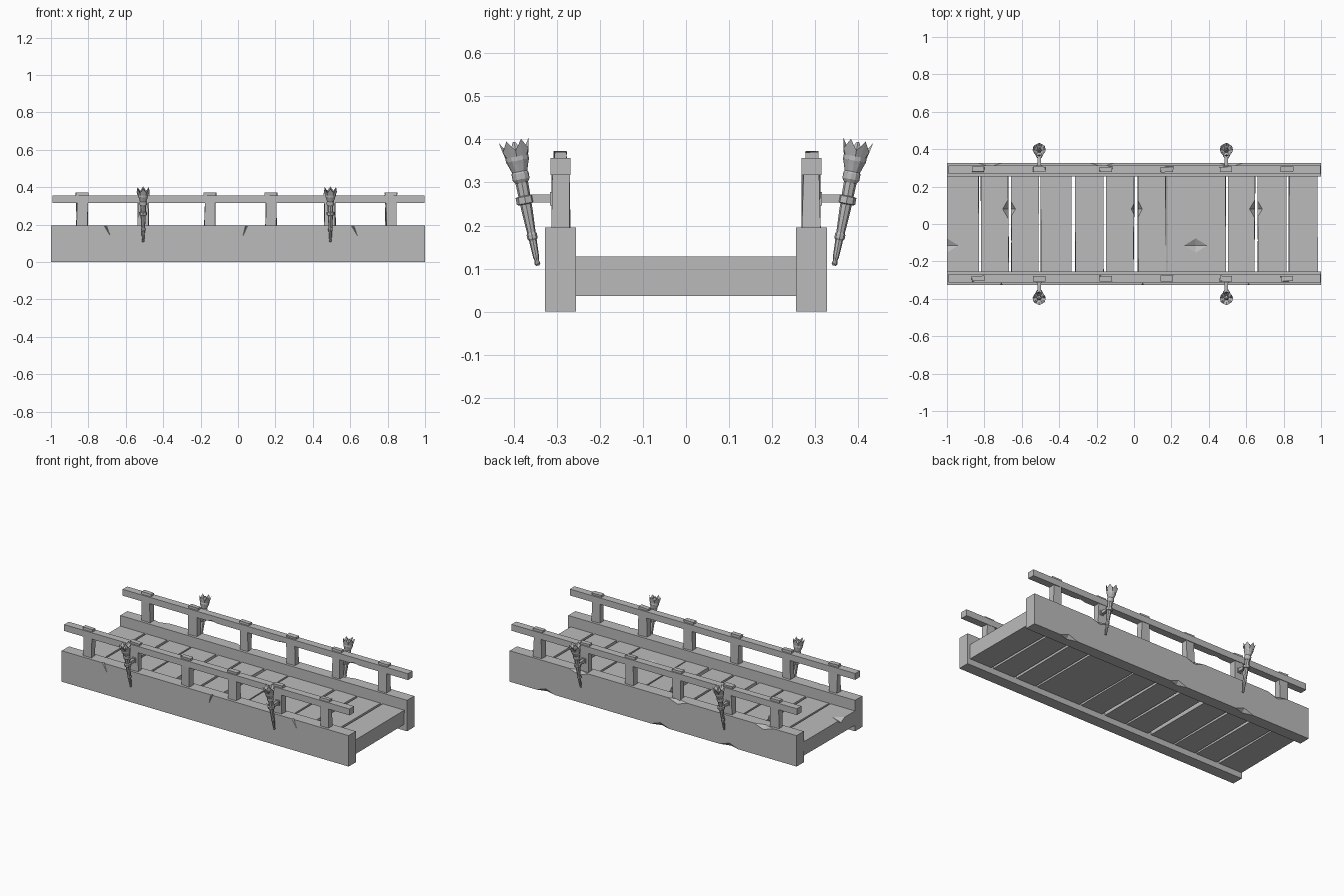
import bpy, bmesh, math, random
from mathutils import Matrix, Vector

if "Cube" in bpy.data.objects:
    bpy.data.objects.remove(bpy.data.objects["Cube"])

random.seed(4)
grey = bpy.data.materials.new("weathered_grey")
grey.diffuse_color = (0.5, 0.5, 0.5, 1)
grey.use_nodes = True
grey.node_tree.nodes["Principled BSDF"].inputs["Base Color"].default_value = grey.diffuse_color


def make(name, bm):
    bmesh.ops.recalc_face_normals(bm, faces=bm.faces)
    me = bpy.data.meshes.new(name)
    bm.to_mesh(me)
    bm.free()
    me.materials.append(grey)
    ob = bpy.data.objects.new(name, me)
    bpy.context.collection.objects.link(ob)
    return ob


def box(bm, x0, x1, y0, y1, z0, z1, jitter=(0, 0, 0)):
    """Box from its limits, corners shifted a little for a hand-cut look."""
    verts = bmesh.ops.create_cube(bm, size=1)["verts"]
    for v in verts:
        v.co = Vector(((x0 + x1) / 2 + v.co.x * (x1 - x0),
                       (y0 + y1) / 2 + v.co.y * (y1 - y0),
                       (z0 + z1) / 2 + v.co.z * (z1 - z0)))
        v.co += Vector([random.uniform(-j, j) for j in jitter])


def chip(ob, cuts):
    """Carve diamond-shaped chips: (centre, half sizes, tilt about y)."""
    bm = bmesh.new()
    for centre, size, tilt in cuts:
        mat = Matrix.Translation(centre) @ Matrix.Rotation(tilt, 4, 'Y')
        vs = []
        for axis in range(3):
            for s in (-1, 1):
                p = Vector((0, 0, 0))
                p[axis] = s * size[axis]
                vs.append(bm.verts.new(mat @ p))
        for i in (0, 1):
            for j in (2, 3):
                for k in (4, 5):
                    bm.faces.new((vs[i], vs[j], vs[k]))
    cutter = make("chip_cutter", bm)
    cutter.hide_render = True
    mod = ob.modifiers.new("chips", 'BOOLEAN')
    mod.operation, mod.solver, mod.object = 'DIFFERENCE', 'EXACT', cutter
    bpy.context.view_layer.objects.active = ob
    bpy.ops.object.modifier_apply(modifier=mod.name)
    bpy.data.objects.remove(cutter)


def lathe(bm, profile, sides, mat):
    """Rings of (z, radius, zigzag) joined into a solid."""
    rings = []
    for z, r, zig in profile:
        ring = []
        for i in range(sides):
            a = 2 * math.pi * i / sides
            up = zig if i % 2 else -zig
            ring.append(bm.verts.new(mat @ Vector((r * math.cos(a), r * math.sin(a), z + up))))
        rings.append(ring)
    for a, b in zip(rings, rings[1:]):
        for i in range(sides):
            j = (i + 1) % sides
            bm.faces.new((a[i], a[j], b[j], b[i]))
    bm.faces.new(rings[0][::-1])
    bm.faces.new(rings[-1])


# deck planks with narrow gaps
planks = [(-.997, -.832), (-.82, -.672), (-.655, -.51), (-.498, -.337), (-.312, -.163),
          (-.148, .0), (.02, .171), (.182, .49), (.505, .647), (.663, .812), (.828, .98)]
bm = bmesh.new()
for x0, x1 in planks:
    box(bm, x0, x1, -.258, .258, .037, .128, (.004, 0, 0))
deck = make("deck_planks", bm)
chip(deck, [((-.668, .08, .129), (.035, .06, .05), 0),
            ((.015, .08, .129), (.03, .06, .05), 0),
            ((.652, .08, .129), (.035, .06, .05), 0),
            ((.33, -.115, .129), (.065, .04, .02), 0),
            ((-1.0, -.115, .129), (.065, .04, .02), 0)])

post_x = [-.834, -.507, -.15, .176, .492, .818]
for side, s in (("front", -1), ("back", 1)):
    def ys(a, b):
        return (min(s * a, s * b), max(s * a, s * b))

    # side beam with cracks or chipped edges
    bm = bmesh.new()
    box(bm, -1, 1, *ys(.255, .327), 0, .195)
    beam = make(side + "_side_beam", bm)
    if s < 0:
        chip(beam, [((x, -.328, .196), (.007, .012, .066), t)
                    for x, t in ((-.71, -.45), (.047, .35), (.612, -.45))])
    else:
        cuts = [((x, .328, .196), (.075, .022, .025), 0) for x in (-.77, -.17, .52)]
        cuts += [((x, .328, -.001), (.07, .02, .025), 0) for x in (-.53, -.05, .75)]
        chip(beam, cuts)

    # handrail
    bm = bmesh.new()
    box(bm, -.992, .997, *ys(.268, .314), .317, .357)
    rail = make(side + "_handrail", bm)
    if s > 0:
        chip(rail, [((x, .267, .316), (.05, .012, .01), 0) for x in (-.37, .13, .62)])

    # posts, and caps standing on the rail
    bm = bmesh.new()
    for x in post_x:
        box(bm, x - .028, x + .028, *ys(.271, .31), .19, .33, (.004, .003, 0))
    make(side + "_posts", bm)
    bm = bmesh.new()
    for x in post_x:
        box(bm, x - .033, x + .033, *ys(.278, .306), .35, .371, (.002, .002, .002))
    make(side + "_post_caps", bm)

    # torches leaning outward from two posts
    for n, x in enumerate((-.507, .494)):
        mat = Matrix.Translation((x, s * .344, .107)) @ Matrix.Rotation(-s * .19, 4, 'X')
        bm = bmesh.new()
        lathe(bm, [(0, .004, 0), (.004, .007, 0), (.012, .005, 0), (.02, .007, 0),
                   (.06, .009, 0), (.064, .012, 0), (.074, .012, 0), (.078, .01, 0),
                   (.13, .013, 0), (.2, .015, 0)], 8, mat)
        make(f"{side}_torch_handle_{n}", bm)

        # flared cup with a jagged rim
        bm = bmesh.new()
        lathe(bm, [(.196, .015, 0), (.204, .02, 0), (.218, .02, 0), (.222, .018, 0),
                   (.24, .024, 0), (.248, .027, 0), (.258, .027, 0), (.284, .035, .012),
                   (.272, .023, .004), (.264, .012, 0)], 12, mat)
        lathe(bm, [(.258, .014, 0), (.276, .013, 0), (.292, .003, 0)], 6, mat)
        make(f"{side}_torch_cup_{n}", bm)

        # ring, arm and wall plate holding the torch
        bm = bmesh.new()
        lathe(bm, [(.145, .015, 0), (.147, .021, 0), (.163, .021, 0), (.165, .015, 0)], 8, mat)
        box(bm, x - .009, x + .009, *ys(.305, .365), .253, .272)
        box(bm, x - .014, x + .014, *ys(.304, .315), .247, .278)
        make(f"{side}_torch_bracket_{n}", bm)
